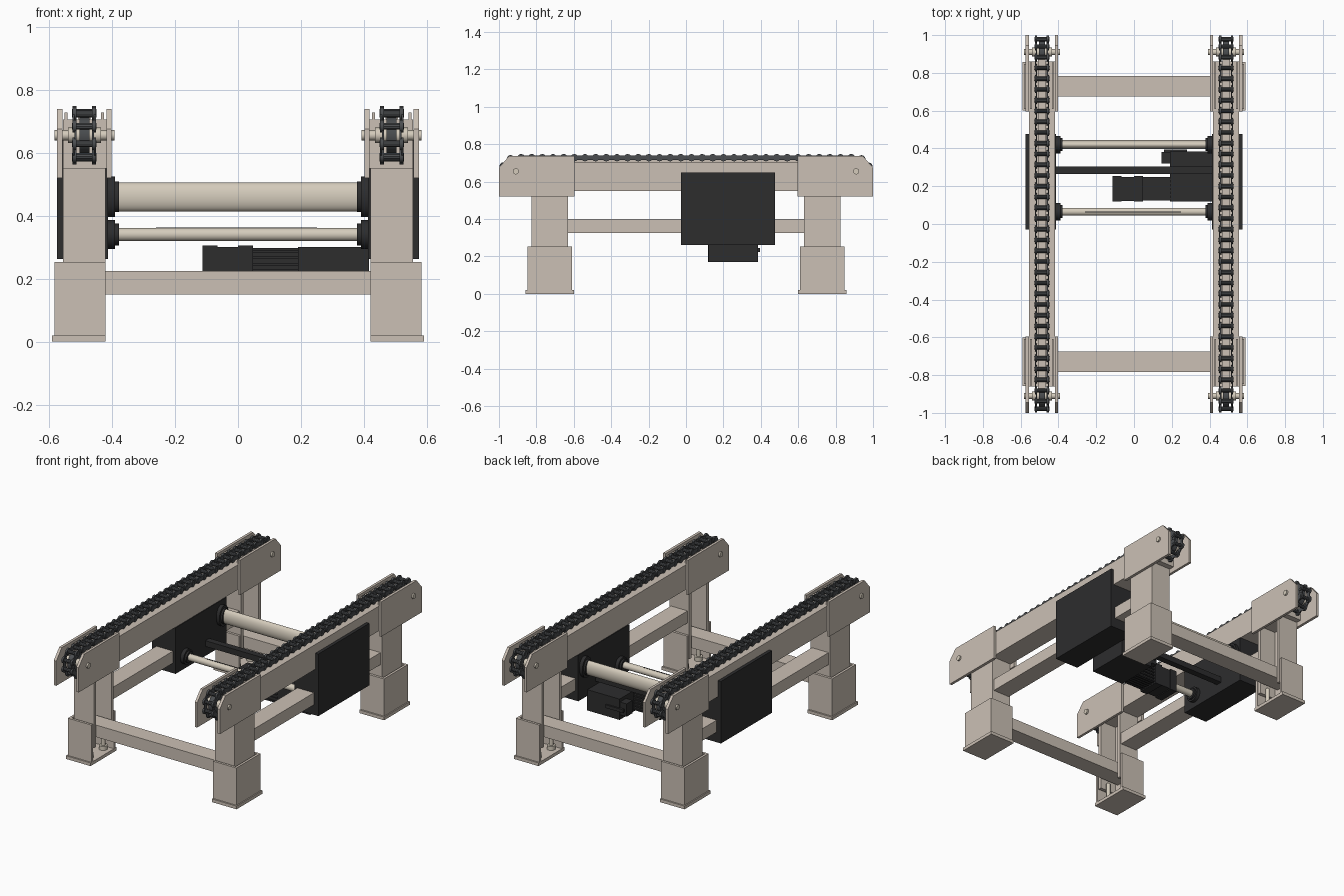
import bpy, bmesh, math
from mathutils import Matrix, Vector

if "Cube" in bpy.data.objects:
    bpy.data.objects.remove(bpy.data.objects["Cube"])


def material(name, colour):
    m = bpy.data.materials.new(name)
    m.use_nodes = True
    m.diffuse_color = (*colour, 1)
    m.node_tree.nodes["Principled BSDF"].inputs["Base Color"].default_value = (*colour, 1)
    return m


BEIGE = material("beige paint", (0.60, 0.53, 0.46))
STEEL = material("pale steel", (0.66, 0.60, 0.50))
BLACK = material("black cover", (0.026, 0.026, 0.027))
CHAIN = material("dark chain steel", (0.07, 0.075, 0.08))


def add_box(bm, x, y, z, turn=None):
    """Box from (low, high) ranges, optionally transformed."""
    lo, hi = zip(*(sorted(r) for r in (x, y, z)))
    size = [b - a for a, b in zip(lo, hi)]
    mid = [(a + b) / 2 for a, b in zip(lo, hi)]
    m = Matrix.Translation(mid) @ Matrix.Diagonal((*size, 1))
    bmesh.ops.create_cube(bm, size=1, matrix=turn @ m if turn else m)


def add_rod(bm, x, y, z, r, sides=24, stretch=1):
    """Cylinder along x, optionally taller than it is deep."""
    m = (Matrix.Translation(((x[0] + x[1]) / 2, y, z)) @ Matrix.Diagonal((1, 1, stretch, 1))
         @ Matrix.Rotation(math.pi / 2, 4, "Y"))
    bmesh.ops.create_cone(bm, cap_ends=True, segments=sides, radius1=r, radius2=r,
                          depth=abs(x[1] - x[0]), matrix=m)


def finish(bm, name, mat, smooth=False):
    bmesh.ops.recalc_face_normals(bm, faces=bm.faces)
    me = bpy.data.meshes.new(name)
    bm.to_mesh(me)
    bm.free()
    me.materials.append(mat)
    ob = bpy.data.objects.new(name, me)
    bpy.context.collection.objects.link(ob)
    if smooth:
        bpy.ops.object.select_all(action="DESELECT")
        ob.select_set(True)
        bpy.context.view_layer.objects.active = ob
        bpy.ops.object.shade_smooth_by_angle(angle=math.radians(35))
    return ob


def box(name, mat, x, y, z):
    bm = bmesh.new()
    add_box(bm, x, y, z)
    return finish(bm, name, mat)


def rod(name, mat, x, y, z, r, stretch=1):
    bm = bmesh.new()
    add_rod(bm, x, y, z, r, 32, stretch)
    return finish(bm, name, mat, True)


def span(s, a, b):
    return (s * a, s * b)


def channel(bm, s, e, x, y, z, wall):
    """Upright channel open towards the middle of the machine."""
    add_box(bm, span(s, x[1] - wall, x[1]), span(e, *y), z)
    for a, b in ((y[0], y[0] + wall), (y[1] - wall, y[1])):
        add_box(bm, span(s, x[0], x[1]), span(e, a, b), z)


def end_plate(bm, x, e):
    """Side plate with a clipped upper outer corner."""
    profile = [(0.595, 0.52), (1.0, 0.52), (1.0, 0.675), (0.945, 0.738), (0.595, 0.738)]
    f = bm.faces.new([bm.verts.new((x[0], e * y, z)) for y, z in profile])
    top = bmesh.ops.extrude_face_region(bm, geom=[f])["geom"]
    bmesh.ops.translate(bm, vec=(x[1] - x[0], 0, 0),
                        verts=[v for v in top if isinstance(v, bmesh.types.BMVert)])


# Chain loop: two straight runs joined by half circles
AXLE_Y, AXLE_Z, LOOP_R, MID_X, LINKS = 0.91, 0.655, 0.073, 0.4875, 72


def loop_point(t):
    run, arc = 2 * AXLE_Y, math.pi * LOOP_R
    d = (t % 1) * 2 * (run + arc)
    sign = 1
    if d >= run + arc:
        d, sign = d - run - arc, -1
    if d < run:
        y, z = -AXLE_Y + d, LOOP_R
    else:
        a = (d - run) / LOOP_R
        y, z = AXLE_Y + LOOP_R * math.sin(a), LOOP_R * math.cos(a)
    return Vector((0, sign * y, AXLE_Z + sign * z))


def build_chain(s, label):
    bm = bmesh.new()
    c = s * MID_X
    points = [loop_point((i + 0.5) / LINKS) for i in range(LINKS)]
    for i, p in enumerate(points):
        q = points[(i + 1) % LINKS]
        add_rod(bm, (c - 0.039, c + 0.039), p.y, p.z, 0.011, 10)
        d = q - p
        turn = (Matrix.Translation(((p + q) / 2)) @
                Matrix.Rotation(math.atan2(d.z, d.y), 4, "X"))
        off = 0.028 if i % 2 else 0.034
        for side in (-1, 1):
            plate = (c + side * off - 0.003, c + side * off + 0.003)
            for end in (p, q):
                add_rod(bm, plate, end.y, end.z, 0.02, 12)
            add_box(bm, plate, (-d.length / 2, d.length / 2), (-0.012, 0.012), turn)
    finish(bm, label + "_chain", CHAIN, True)


for s, label in ((-1, "right"), (1, "left")):
    # Main beam, chain guide and lower side rail
    box(label + "_main_beam", BEIGE, span(s, 0.417, 0.555), (-0.86, 0.86), (0.55, 0.705))
    box(label + "_chain_guide", BEIGE, span(s, 0.468, 0.507), (-0.88, 0.88), (0.705, 0.715))
    box(label + "_side_rail", BEIGE, span(s, 0.43, 0.545), (-0.65, 0.65), (0.325, 0.4))
    build_chain(s, label)

    # Drive cover
    box(label + "_drive_cover", BLACK, span(s, 0.412, 0.575), (-0.028, 0.476), (0.262, 0.55))
    box(label + "_cover_panel", BLACK, span(s, 0.553, 0.575), (-0.028, 0.476), (0.262, 0.65))

    # Shaft bearings
    for name, y, z, r, stretch in (("upper", 0.42, 0.46, 0.046, 1.4),
                                   ("lower", 0.065, 0.34, 0.046, 1)):
        rod(f"{label}_{name}_bearing", BLACK, span(s, 0.39, 0.42), y, z, r, stretch)
        rod(f"{label}_{name}_bearing_collar", BLACK, span(s, 0.378, 0.392), y, z, r * 0.75, stretch)

    for e, place in ((-1, "front"), (1, "back")):
        tag = f"{label}_{place}"
        # Leg, foot sleeve and base plate
        bm = bmesh.new()
        channel(bm, s, e, (0.42, 0.555), (0.63, 0.825), (0.1, 0.565), 0.022)
        finish(bm, tag + "_leg", BEIGE)
        bm = bmesh.new()
        channel(bm, s, e, (0.42, 0.583), (0.61, 0.848), (0.02, 0.253), 0.015)
        finish(bm, tag + "_foot_sleeve", BEIGE)
        box(tag + "_base_plate", BEIGE, span(s, 0.42, 0.59), span(e, 0.6, 0.857), (0, 0.02))
        # Levelling screws
        bm = bmesh.new()
        for y in (0.66, 0.795):
            for r, z0, z1 in ((0.012, 0.02, 0.14), (0.024, 0.02, 0.045)):
                bmesh.ops.create_cone(bm, cap_ends=True, segments=16, radius1=r, radius2=r,
                                      depth=z1 - z0, matrix=Matrix.Translation(
                                          (s * 0.47, e * y, (z0 + z1) / 2)))
        finish(bm, tag + "_levelling_screws", STEEL, True)
        # End plates with inner brackets
        bm = bmesh.new()
        for x in ((0.402, 0.418), (0.557, 0.574)):
            end_plate(bm, span(s, *x), e)
        finish(bm, tag + "_end_plates", BEIGE)
        bm = bmesh.new()
        for x in ((0.425, 0.434), (0.541, 0.55)):
            add_box(bm, span(s, *x), span(e, 0.61, 0.86), (0.56, 0.727))
        finish(bm, tag + "_brackets", BEIGE)
        # Idler axle and sprocket
        bm = bmesh.new()
        add_rod(bm, span(s, 0.392, 0.583), e * AXLE_Y, AXLE_Z, 0.016)
        add_rod(bm, span(s, 0.435, 0.54), e * AXLE_Y, AXLE_Z, 0.024)
        finish(bm, tag + "_axle", STEEL, True)
        bm = bmesh.new()
        add_rod(bm, span(s, 0.472, 0.503), e * AXLE_Y, AXLE_Z, 0.058)
        finish(bm, tag + "_sprocket", CHAIN, True)

# Cross members between the legs
for e, place in ((-1, "front"), (1, "back")):
    box(place + "_cross_member", BEIGE, (-0.56, 0.56), span(e, 0.675, 0.783), (0.15, 0.225))

# Cross shafts
rod("upper_cross_shaft", STEEL, (-0.4, 0.4), 0.42, 0.459, 0.024, 1.9)
rod("lower_cross_shaft", STEEL, (-0.4, 0.4), 0.065, 0.34, 0.021)
box("shaft_keyway", BLACK, (-0.26, 0.25), (0.062, 0.067), (0.356, 0.362))
box("drive_tie_bar", BLACK, (-0.42, 0.42), (0.265, 0.305), (0.322, 0.358))

# Gearbox
bm = bmesh.new()
add_box(bm, (0.19, 0.415), (0.12, 0.385), (0.17, 0.3))
add_box(bm, (0.145, 0.21), (0.32, 0.38), (0.2, 0.28))
add_box(bm, (0.16, 0.28), (0.38, 0.395), (0.225, 0.245))
finish(bm, "gearbox", BLACK)

# Motor with cooling fins
bm = bmesh.new()
add_box(bm, (-0.113, -0.065), (0.118, 0.255), (0.17, 0.306))
add_box(bm, (-0.065, 0.0), (0.122, 0.25), (0.175, 0.3))
add_box(bm, (0.0, 0.048), (0.118, 0.255), (0.17, 0.306))
add_box(bm, (0.048, 0.2), (0.135, 0.238), (0.185, 0.288))
for i in range(6):
    k = i * 0.0204
    add_box(bm, (0.048, 0.2), (0.13 + k, 0.138 + k), (0.176, 0.297))
    add_box(bm, (0.048, 0.2), (0.125, 0.248), (0.181 + k, 0.189 + k))
finish(bm, "motor", BLACK)
